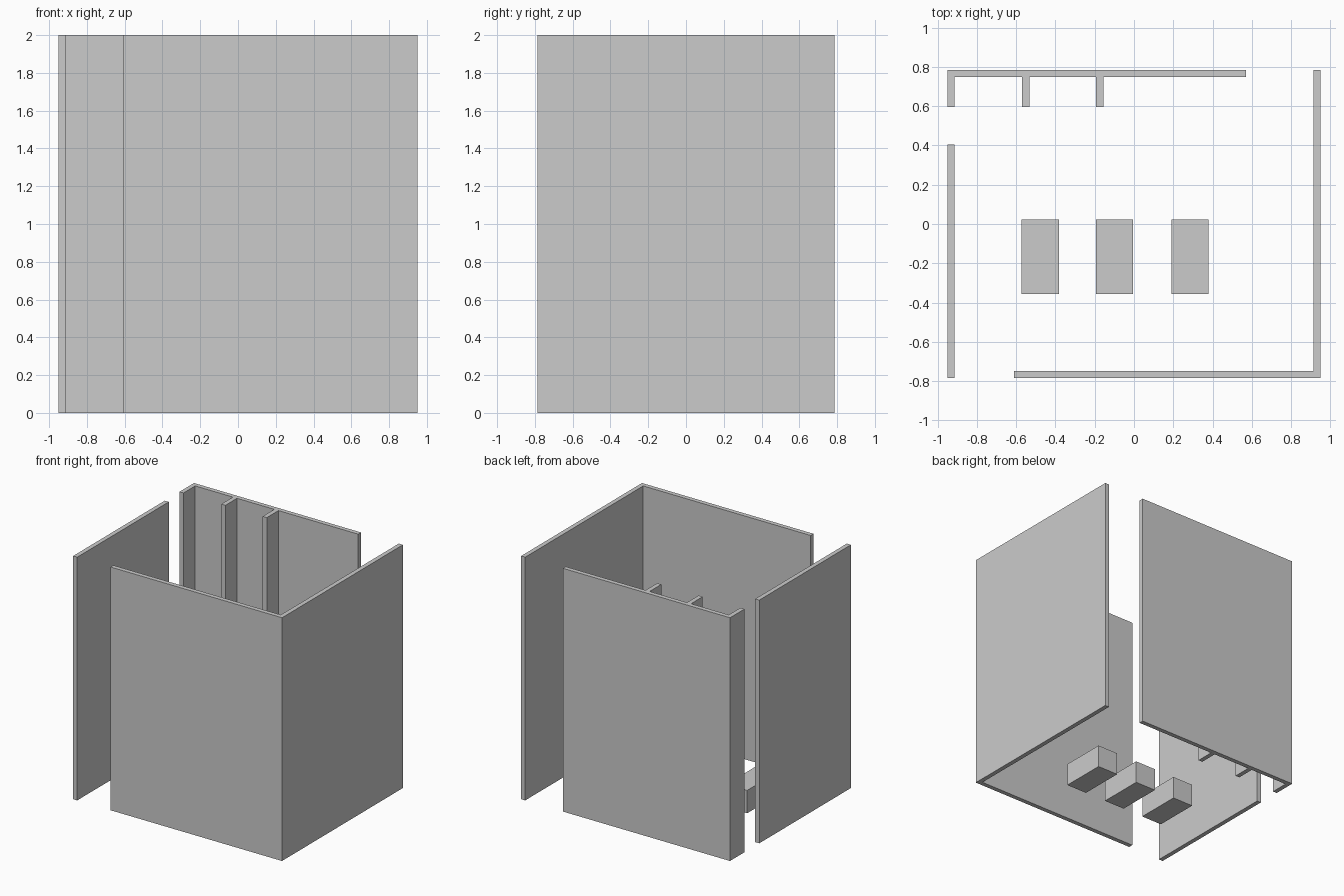
import bpy, bmesh

if "Cube" in bpy.data.objects:
    bpy.data.objects.remove(bpy.data.objects["Cube"])

X, Y = 0.95, 0.785      # outer half sizes
T = 0.037               # wall thickness
H = 2.0                 # wall height


def extrude_plan(name, outline, height):
    """Extrude a counter-clockwise floor-plan outline up from z = 0."""
    bm = bmesh.new()
    face = bm.faces.new([bm.verts.new((x, y, 0)) for x, y in outline])
    top = bmesh.ops.extrude_face_region(bm, geom=[face], use_keep_orig=True)
    verts = [v for v in top["geom"] if isinstance(v, bmesh.types.BMVert)]
    bmesh.ops.translate(bm, verts=verts, vec=(0, 0, height))
    bmesh.ops.recalc_face_normals(bm, faces=bm.faces)
    mesh = bpy.data.meshes.new(name)
    bm.to_mesh(mesh)
    bm.free()
    obj = bpy.data.objects.new(name, mesh)
    bpy.context.collection.objects.link(obj)
    return obj


def rect(x0, x1, y0, y1):
    return [(x0, y0), (x1, y0), (x1, y1), (x0, y1)]


# Back wall with its three stall dividers as one comb-shaped plan
inner, tip = Y - T, 0.597
comb = [(0.57, Y), (-X, Y)]
for x in (-X, -0.57, -0.193):
    comb += [(x, inner)] if x > -X else []
    comb += [(x, tip), (x + T, tip), (x + T, inner)]
comb.append((0.57, inner))
extrude_plan("back_wall_with_dividers", comb, H)

# Front and right walls joined in an L
extrude_plan("front_right_wall", [
    (-0.61, -Y), (X, -Y), (X, Y), (X - T, Y), (X - T, -Y + T), (-0.61, -Y + T)], H)

# Free-standing left wall
extrude_plan("left_wall", rect(-X, -X + T, -Y, 0.405), H)

# Row of three low blocks on the floor
for i, x in enumerate((-0.572, -0.193, 0.19)):
    extrude_plan(f"floor_block_{i + 1}", rect(x, x + 0.189, -0.356, 0.022), 0.188)
